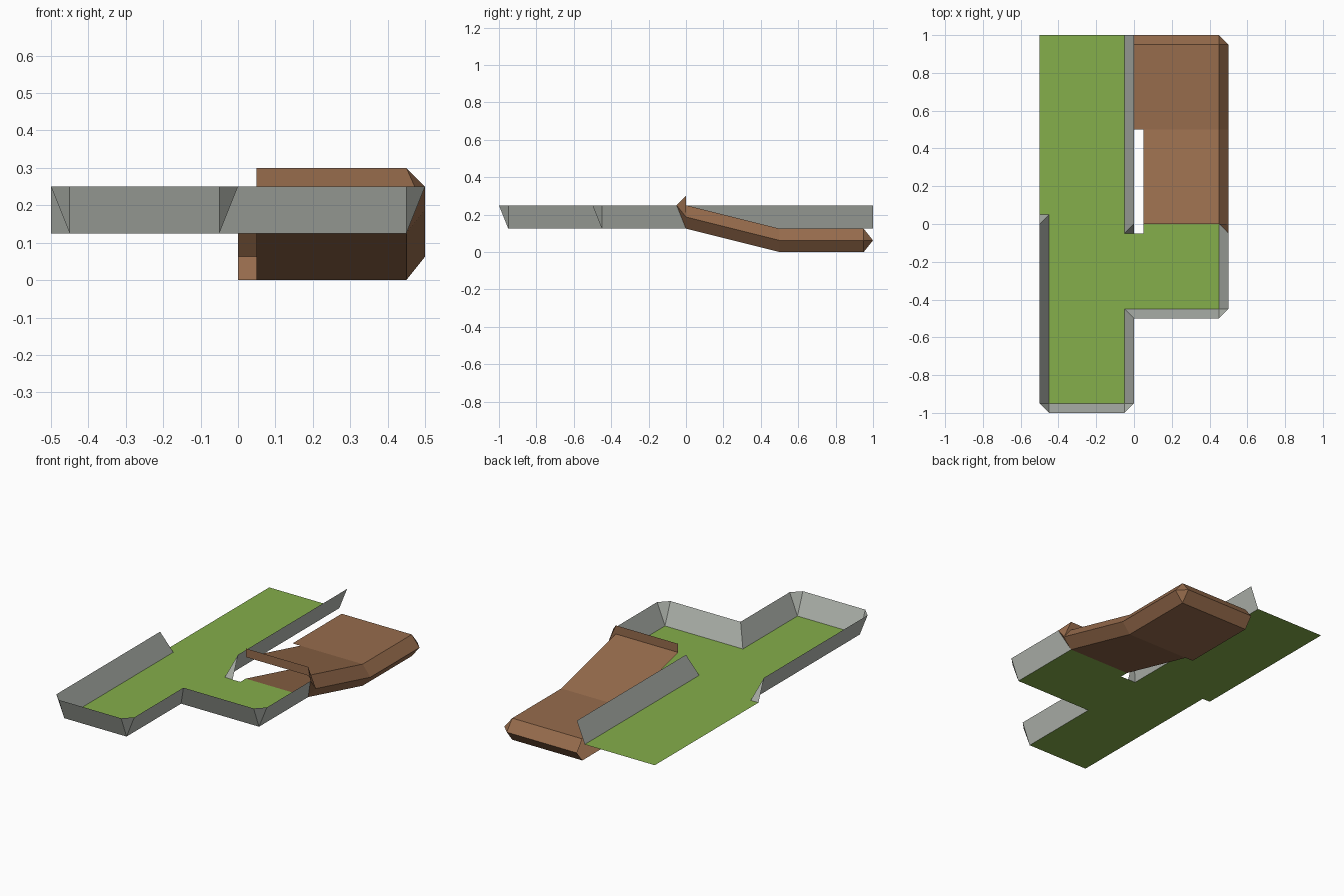
import bpy, bmesh

if "Cube" in bpy.data.objects:
    bpy.data.objects.remove(bpy.data.objects["Cube"])

FLOOR, RIM = 0.125, 0.25      # upper deck height, top of the rim
T = 0.05                      # rim overhang / chamfer size


def material(name, rgb):
    m = bpy.data.materials.new(name)
    m.diffuse_color = (*rgb, 1)
    m.use_nodes = True
    m.node_tree.nodes["Principled BSDF"].inputs["Base Color"].default_value = m.diffuse_color
    return m


green = material("grass green", (0.233, 0.426, 0.070))
grey = material("stone grey", (0.470, 0.500, 0.456))
brown = material("earth brown", (0.310, 0.150, 0.073))


def build(name, polys, mat):
    """Flat-faced sheet object from polygons; repeated points collapse."""
    bm = bmesh.new()
    cache = {}
    for poly in polys:
        vs = []
        for p in poly:
            k = tuple(round(c, 4) for c in p)
            if k not in cache:
                cache[k] = bm.verts.new(k)
            if cache[k] not in vs:
                vs.append(cache[k])
        if len(vs) > 2:
            bm.faces.new(vs)
    me = bpy.data.meshes.new(name)
    bm.to_mesh(me)
    bm.free()
    me.materials.append(mat)
    ob = bpy.data.objects.new(name, me)
    bpy.context.collection.objects.link(ob)
    return ob


def strip(a, b):
    """Quads joining two polylines of equal length."""
    return [(a[i], a[i + 1], b[i + 1], b[i]) for i in range(len(a) - 1)]


def at(pts, z):
    return [(x, y, z) for x, y in pts]


# Green deck: long lane plus a side wing, as rectangles
rects = [(-.45, -.95, -.05, -.45), (-.45, -.45, -.05, -.05), (-.05, -.45, .05, -.05),
         (.05, -.45, .45, 0), (-.45, -.05, -.05, .05), (-.5, .05, -.05, 1)]
build("grass_deck", [at([(a, b), (c, b), (c, d), (a, d)], FLOOR)
                     for a, b, c, d in rects], green)

# Outer rim: lower edge on the deck, upper edge leaning outwards;
# doubled points make the triangular chamfered corners
low = [(-.5, .05), (-.45, .05), (-.45, -.95), (-.45, -.95), (-.05, -.95), (-.05, -.95),
       (-.05, -.45), (.45, -.45), (.45, -.45), (.45, 0)]
top = [(-.5, 0), (-.5, 0), (-.5, -.95), (-.45, -1), (-.05, -1), (0, -.95),
       (0, -.5), (.45, -.5), (.5, -.45), (.5, -T)]
build("outer_rim", strip(at(low, FLOOR), at(top, RIM)), grey)

# Rim between the lane and the ramp
low = [(0, -T), (-T, -T), (-T, 1)]
top = [(0, 0), (0, 0), (0, 1)]
build("inner_rim", strip(at(low, FLOOR), at(top, RIM)), grey)

# Covered ramp: floor and roof follow the same slope, half a storey apart
for name, dz in (("ramp_floor", 0), ("ramp_roof", .125)):
    build(name, [[(.05, 0, .125 + dz), (.45, 0, .125 + dz), (.45, .5, dz), (.05, .5, dz)],
                 at([(0, .5), (.45, .5), (.45, .95), (0, .95)], dz)], brown)

# Ramp side and end walls, bulging outwards at mid height
edge = [(.45, 0, .125), (.45, .5, 0), (.45, .95, 0), (.45, .95, 0), (0, .95, 0)]
ridge = [(.5, 0, .1875), (.5, .5, .0625), (.5, .95, .0625), (.45, 1, .0625), (0, 1, .0625)]
roof = [(x, y, z + .125) for x, y, z in edge]
build("ramp_walls", strip(edge, ridge) + strip(ridge, roof), brown)

# Lintel over the ramp mouth, with the corner that joins it to the rim
L, C = (.45, 0, .3), (.45, 0, .25)
F, M, W = (.45, 0, .125), (.5, 0, .1875), (.5, -T, .25)
build("ramp_lintel", [[(.05, 0, .25), C, L, (.05, 0, .3)],
                      [L, W, M], [L, M, C], [F, M, W]], brown)
